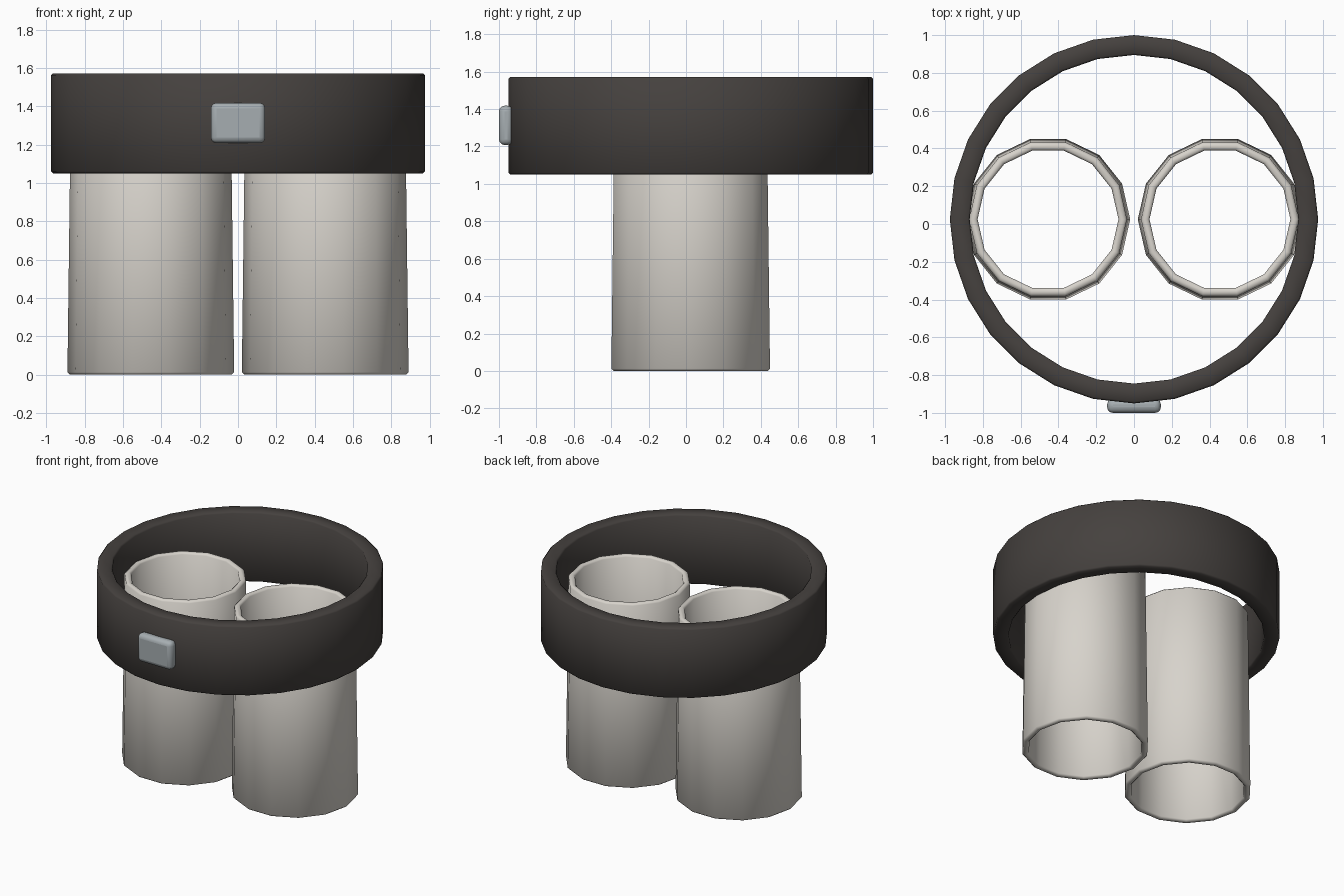
import bpy, bmesh, math

if "Cube" in bpy.data.objects:
    bpy.data.objects.remove(bpy.data.objects["Cube"])

CY = 0.025  # shared centre line of belt and legs


def material(name, rgb):
    m = bpy.data.materials.new(name)
    m.diffuse_color = (*rgb, 1)
    m.use_nodes = True
    m.node_tree.nodes["Principled BSDF"].inputs["Base Color"].default_value = m.diffuse_color
    return m


def finish(ob, mat, angle=40):
    ob.data.materials.append(mat)
    bpy.ops.object.select_all(action='DESELECT')
    ob.select_set(True)
    bpy.context.view_layer.objects.active = ob
    bpy.ops.object.shade_smooth_by_angle(angle=math.radians(angle))


def soft_profile(r_bot, r_top, z0, z1, wall, b):
    """Closed wall cross-section (radius, z) with chamfered corners."""
    return [(r_bot - b, z0), (r_bot, z0 + b), (r_top, z1 - b), (r_top - b, z1),
            (r_top - wall + b, z1), (r_top - wall, z1 - b),
            (r_bot - wall, z0 + b), (r_bot - wall + b, z0)]


def ring(name, profile, sides, x, mat):
    """Revolve a closed profile into a hollow ring."""
    bm = bmesh.new()
    loops = []
    for i in range(sides):
        a = 2 * math.pi * i / sides
        loops.append([bm.verts.new((r * math.cos(a), r * math.sin(a), z)) for r, z in profile])
    n = len(profile)
    for i in range(sides):
        p, q = loops[i], loops[(i + 1) % sides]
        for j in range(n):
            k = (j + 1) % n
            bm.faces.new((p[j], q[j], q[k], p[k]))
    bmesh.ops.recalc_face_normals(bm, faces=bm.faces)
    me = bpy.data.meshes.new(name)
    bm.to_mesh(me)
    bm.free()
    ob = bpy.data.objects.new(name, me)
    ob.location = (x, CY, 0)
    bpy.context.collection.objects.link(ob)
    finish(ob, mat, 50)
    return ob


cloth = material("pale_cloth", (0.68, 0.65, 0.60))
leather = material("dark_leather", (0.06, 0.053, 0.049))
metal = material("grey_metal", (0.38, 0.42, 0.44))

# Trouser legs: slightly flared open tubes reaching up inside the belt
for side, x in (("left", 0.455), ("right", -0.455)):
    ring(side + "_leg", soft_profile(0.435, 0.418, 0, 1.375, 0.045, 0.012), 14, x, cloth)

# Belt: wide band
ring("belt", soft_profile(0.975, 0.975, 1.05, 1.572, 0.105, 0.01), 28, 0, leather)

# Buckle: rounded plate on the front of the belt
bpy.ops.mesh.primitive_cube_add(size=1, location=(0, -0.9625, 1.313))
buckle = bpy.context.object
buckle.name = "buckle"
buckle.scale = (0.284, 0.075, 0.21)
bpy.ops.object.transform_apply(location=False, rotation=False, scale=True)
bev = buckle.modifiers.new("round", 'BEVEL')
bev.width = 0.03
bev.segments = 3
finish(buckle, metal)
